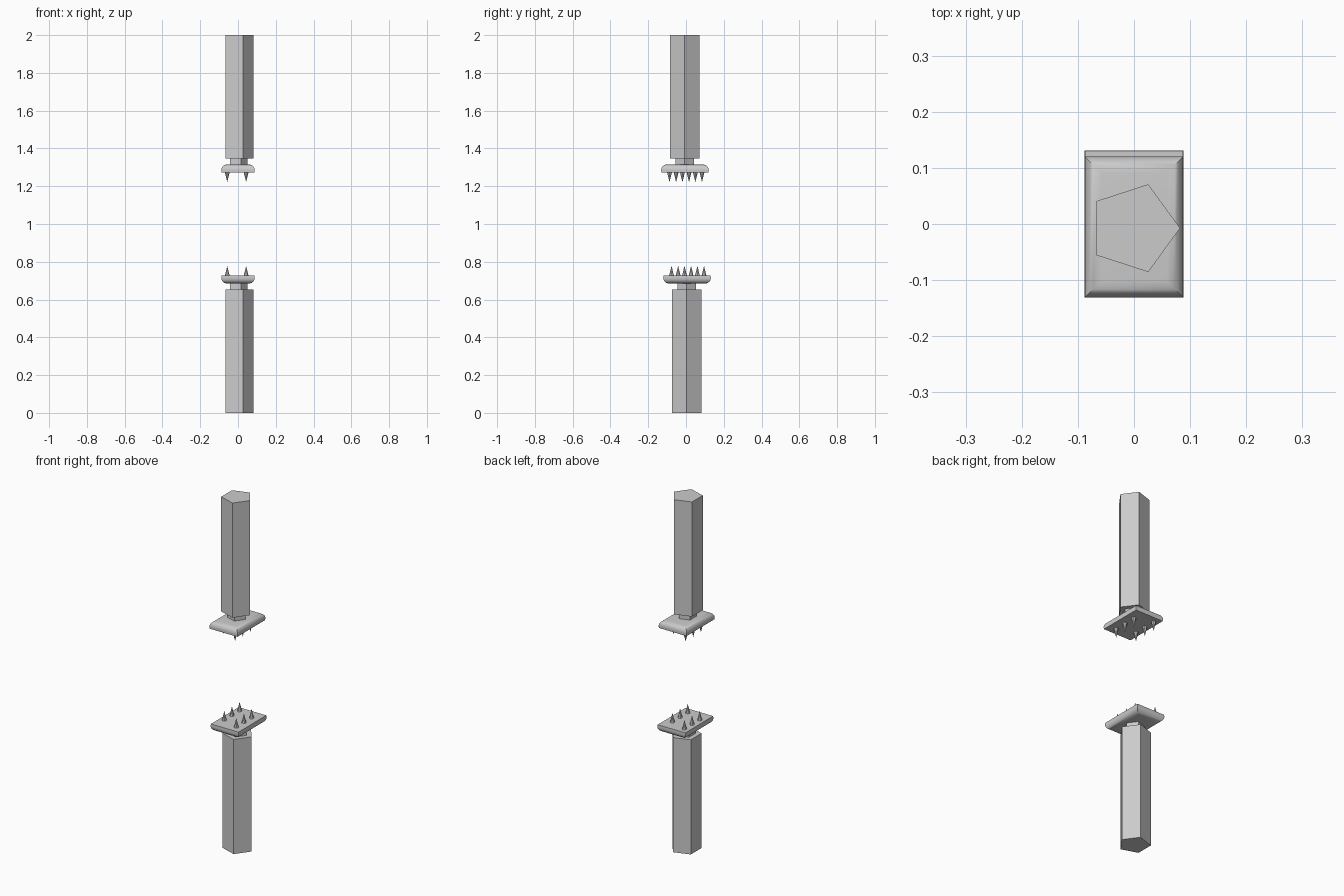
import bpy, bmesh, math

if "Cube" in bpy.data.objects:
    bpy.data.objects.remove(bpy.data.objects["Cube"])

grey = bpy.data.materials.new("stone_grey")
grey.diffuse_color = (0.6, 0.6, 0.6, 1)
grey.use_nodes = True
grey.node_tree.nodes["Principled BSDF"].inputs["Base Color"].default_value = grey.diffuse_color


def finish(name, bm, smooth=False):
    bmesh.ops.recalc_face_normals(bm, faces=bm.faces[:])
    mesh = bpy.data.meshes.new(name)
    bm.to_mesh(mesh)
    bm.free()
    mesh.materials.append(grey)
    obj = bpy.data.objects.new(name, mesh)
    bpy.context.collection.objects.link(obj)
    if smooth:
        bpy.ops.object.select_all(action='DESELECT')
        obj.select_set(True)
        bpy.context.view_layer.objects.active = obj
        bpy.ops.object.shade_smooth_by_angle(angle=math.radians(35))
    return obj


def loft(name, rings, smooth=False):
    """Skin a stack of rings and cap both ends."""
    bm = bmesh.new()
    rows = [[bm.verts.new(p) for p in ring] for ring in rings]
    n = len(rows[0])
    for a, b in zip(rows, rows[1:]):
        for i in range(n):
            j = (i + 1) % n
            bm.faces.new((a[i], a[j], b[j], b[i]))
    bm.faces.new(rows[0])
    bm.faces.new(rows[-1])
    return finish(name, bm, smooth)


def polygon(cx, cy, z, r, n):
    return [(cx + r * math.cos(2 * math.pi * i / n),
             cy + r * math.sin(2 * math.pi * i / n), z) for i in range(n)]


def rectangle(cy, z, hx, hy):
    return [(-hx, cy - hy, z), (hx, cy - hy, z), (hx, cy + hy, z), (-hx, cy + hy, z)]


def press_half(label, z_end, up, y0):
    """One half: shaft, neck, rounded plate and spikes, heading along up."""
    def z(h):
        return z_end + up * h

    # five-sided shaft and neck
    cy = y0 - 0.002
    loft(label + "_shaft", [polygon(0, cy, z(h), 0.0822, 5) for h in (0, 0.652)])
    loft(label + "_neck", [polygon(0, cy, z(h), 0.051, 5) for h in (0.64, 0.70)])

    # plate with a rounded back and a flat spiked face
    rings = []
    for i in range(7):
        a = math.pi / 2 * i / 6
        inset = 0.030 * (1 - math.sin(a))
        rings.append(rectangle(y0, z(0.714 - 0.029 * math.cos(a)),
                               0.088 - inset, 0.126 - inset))
    rings.append(rectangle(y0, z(0.727), 0.087, 0.125))
    loft(label + "_plate", rings, True)

    # two staggered rows of spikes
    for row, (x, start) in enumerate(((0.043, -0.082), (-0.057, -0.047))):
        for k in range(3):
            bm = bmesh.new()
            y = y0 + start + 0.0685 * k
            base = [bm.verts.new(p) for p in polygon(x, y, z(0.725), 0.013, 8)]
            tip = bm.verts.new((x, y, z(0.779)))
            bm.faces.new(base)
            for i in range(8):
                bm.faces.new((base[i], base[(i + 1) % 8], tip))
            finish(f"{label}_spike_{row * 3 + k + 1}", bm)


press_half("lower", 0.0, 1, 0.0054)
press_half("upper", 2.0, -1, -0.0054)
